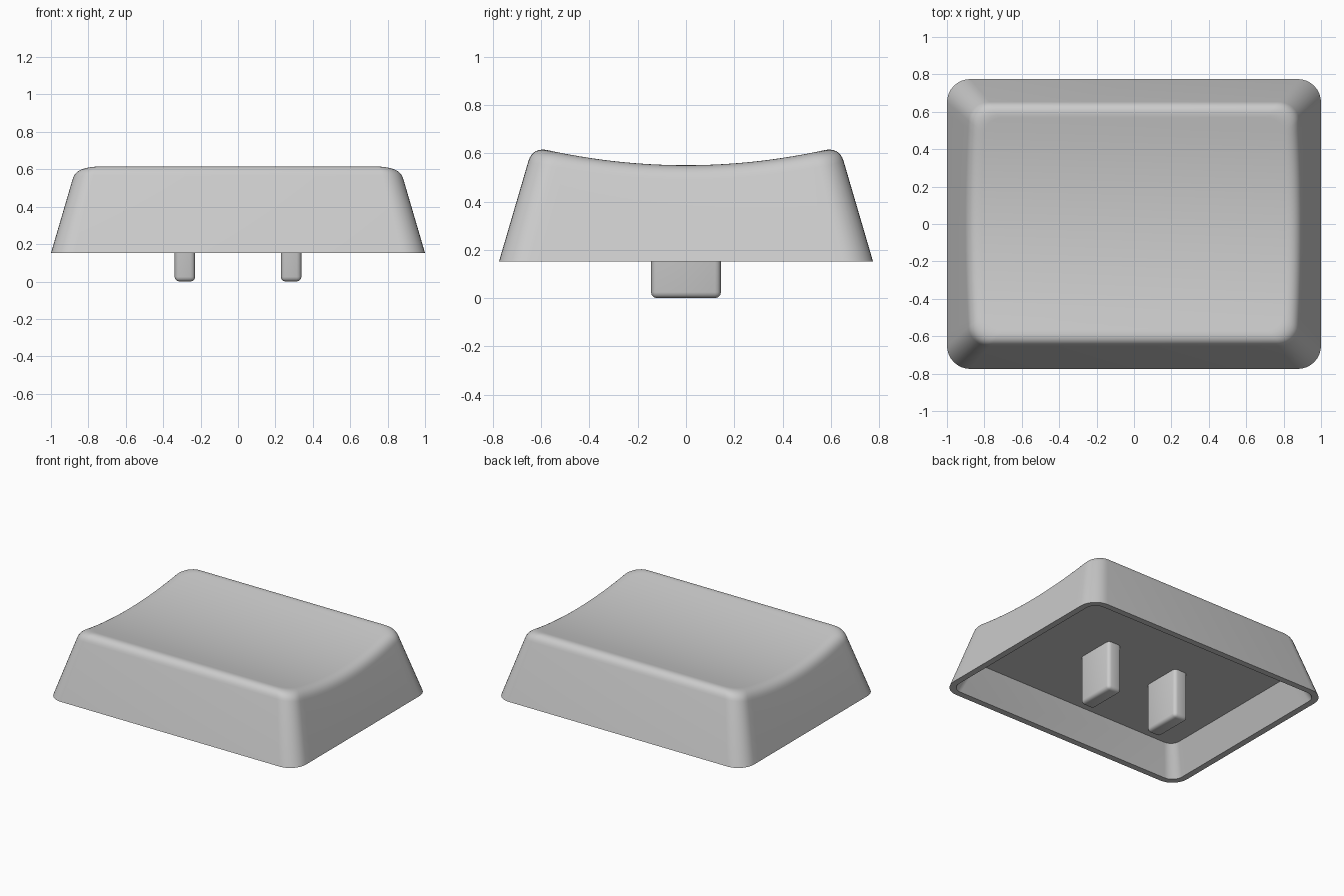
import bpy, bmesh, math

cube = bpy.data.objects.get("Cube")
if cube:
    bpy.data.objects.remove(cube, do_unlink=True)

BASE_Z, CEILING_Z = 0.152, 0.354
HALF_X, HALF_Y, SLOPE = 1.0, 0.775, 0.293
ARC_STEPS, SIDE_STEPS, BEVEL_STEPS = 8, 24, 8

grey = bpy.data.materials.new("grey plastic")
grey.use_nodes = True
colour = (0.6, 0.6, 0.6, 1)
grey.diffuse_color = colour
grey.node_tree.nodes["Principled BSDF"].inputs["Base Color"].default_value = colour


def dish(y):
    return 0.551 + 0.19 * y * y


def outer_radius(inset):
    return 0.125 - 0.15 * inset


def half_outline():
    """Right half, front to back: (corner sign, arc angle, side fraction)."""
    quarter = math.pi / 2
    pts = [(-1, -quarter + quarter * i / ARC_STEPS, None) for i in range(ARC_STEPS + 1)]
    pts += [(0, 0, -1 + 2 * i / SIDE_STEPS) for i in range(1, SIDE_STEPS)]
    pts += [(1, quarter * i / ARC_STEPS, None) for i in range(ARC_STEPS + 1)]
    return pts


def place(key, inset, r):
    """Point of the rounded rectangle shrunk by inset, with corner radius r."""
    sign, angle, along = key
    cx, cy = HALF_X - inset - r, HALF_Y - inset - r
    if along is not None:
        return cx + r, cy * along
    return cx + r * math.cos(angle), sign * cy + r * math.sin(angle)


def edge_inset(key):
    """Inset at which the sloping wall meets the dished top."""
    s = 0.13
    for _ in range(12):
        s = SLOPE * (dish(place(key, s, outer_radius(s))[1]) - BASE_Z)
    return s


def flat_point(inset, z, r):
    return lambda key: (*place(key, inset, r), z)


def bevel_point(t):
    """Rounded shoulder from the wall onto the dished top."""
    def point(key):
        s = edge_inset(key)
        low, high = s - 0.018, s + 0.066
        a = (*place(key, low, outer_radius(low)), BASE_Z + low / SLOPE)
        b = (*place(key, s, outer_radius(s)), BASE_Z + s / SLOPE)
        x, y = place(key, high, outer_radius(high))
        c = (x, y, dish(y))
        return tuple((1 - t) ** 2 * p + 2 * t * (1 - t) * q + t * t * w
                     for p, q, w in zip(a, b, c))
    return point


# Hollow cap: ceiling, inner wall, rim, outer wall, shoulder, dished top
bm = bmesh.new()
keys = half_outline()
rings = [flat_point(0.134, CEILING_Z, 0.07),
         flat_point(0.045, BASE_Z, 0.08),
         flat_point(0, BASE_Z, outer_radius(0))]
rings += [bevel_point(i / BEVEL_STEPS) for i in range(BEVEL_STEPS + 1)]
loops = []
for ring in rings:
    right = [ring(k) for k in keys]
    left = [(-x, y, z) for x, y, z in reversed(right)]
    loops.append([bm.verts.new(p) for p in right + left])
count = len(loops[0])
for a, b in zip(loops, loops[1:]):
    for i in range(count):
        j = (i + 1) % count
        bm.faces.new((a[i], a[j], b[j], b[i]))
bm.faces.new(loops[0])
top = loops[-1]
for i in range(len(keys) - 1):
    bm.faces.new((top[i], top[i + 1], top[count - 2 - i], top[count - 1 - i]))
bmesh.ops.recalc_face_normals(bm, faces=bm.faces)


def finish(bm, name):
    mesh = bpy.data.meshes.new(name)
    bm.to_mesh(mesh)
    bm.free()
    mesh.materials.append(grey)
    obj = bpy.data.objects.new(name, mesh)
    bpy.context.collection.objects.link(obj)
    bpy.ops.object.select_all(action='DESELECT')
    obj.select_set(True)
    bpy.context.view_layer.objects.active = obj
    bpy.ops.object.shade_smooth_by_angle(angle=math.radians(35))


finish(bm, "key_cap")

# Two mounting prongs, rounded except where they meet the ceiling
for side, name in ((1, "left_prong"), (-1, "right_prong")):
    bm = bmesh.new()
    bmesh.ops.create_cube(bm, size=1)
    height = CEILING_Z + 0.003
    bmesh.ops.scale(bm, vec=(0.11, 0.29, height), verts=bm.verts)
    bmesh.ops.translate(bm, vec=(side * 0.284, 0, height / 2), verts=bm.verts)
    edges = [e for e in bm.edges if min(v.co.z for v in e.verts) < CEILING_Z / 2]
    bmesh.ops.bevel(bm, geom=edges, offset=0.025, segments=3,
                    profile=0.5, affect='EDGES')
    finish(bm, name)
